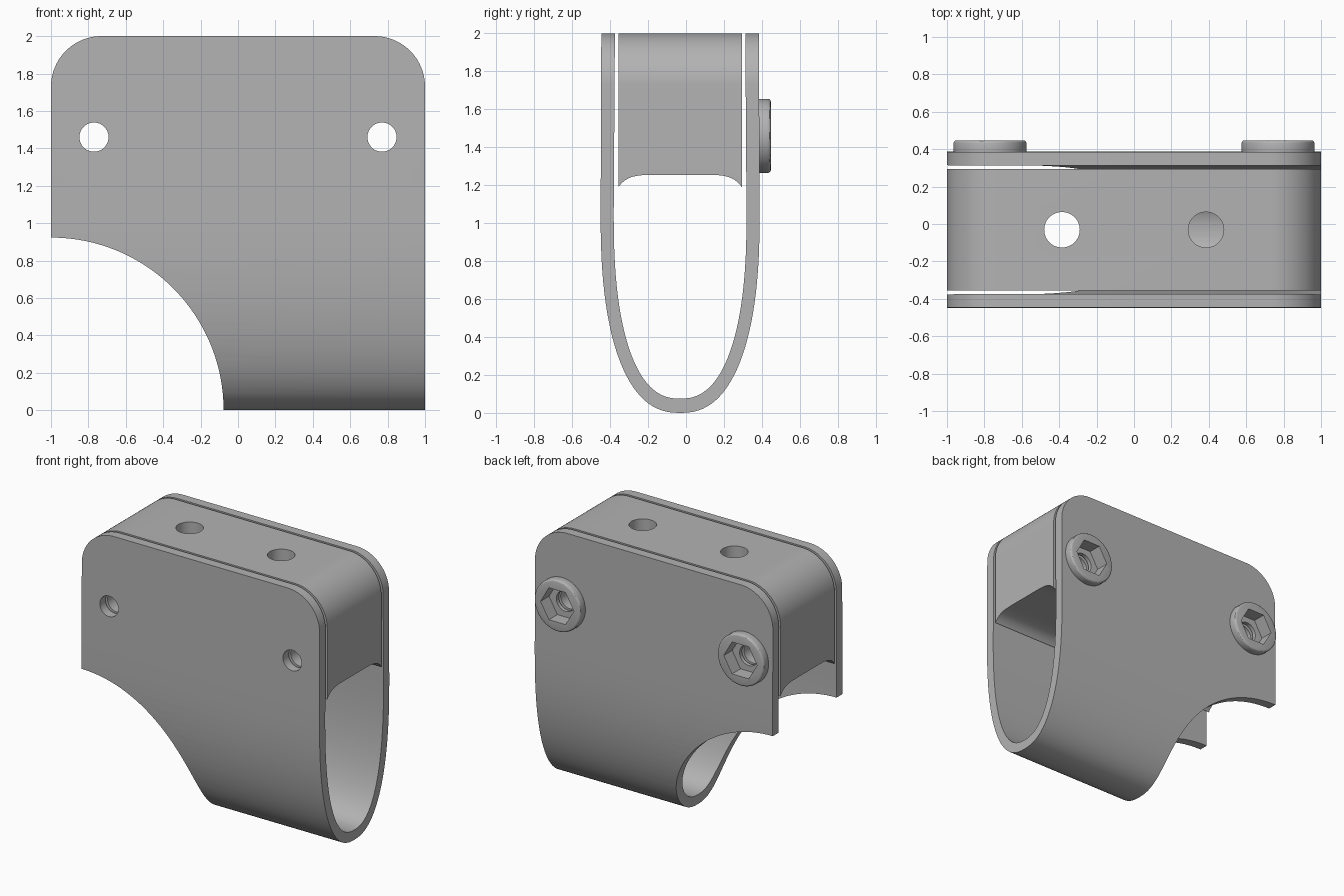
import bpy, bmesh
from math import sin, cos, pi, radians
from mathutils import Vector

if "Cube" in bpy.data.objects:
    bpy.data.objects.remove(bpy.data.objects["Cube"])

grey = bpy.data.materials.new("plain grey")
grey.use_nodes = True
COLOUR = (0.45, 0.45, 0.45, 1)
grey.diffuse_color = COLOUR
grey.node_tree.nodes["Principled BSDF"].inputs["Base Color"].default_value = COLOUR

MID = -0.031          # middle of the clamp in y
BOLT_X, BOLT_Z = 0.77, 1.46


def prism(name, points, axis, start, end):
    """Extrude a 2D outline along x (y, z points), y (x, z points) or z (x, y points)."""
    place = {"x": lambda a, b, d: (d, a, b),
             "y": lambda a, b, d: (a, d, b),
             "z": lambda a, b, d: (a, b, d)}[axis]
    bm = bmesh.new()
    face = bm.faces.new([bm.verts.new(place(a, b, start)) for a, b in points])
    extruded = bmesh.ops.extrude_face_region(bm, geom=[face])["geom"]
    shift = Vector(place(0, 0, end - start))
    bmesh.ops.translate(bm, vec=shift, verts=[v for v in extruded if isinstance(v, bmesh.types.BMVert)])
    bmesh.ops.recalc_face_normals(bm, faces=bm.faces)
    mesh = bpy.data.meshes.new(name)
    bm.to_mesh(mesh)
    bm.free()
    mesh.materials.append(grey)
    obj = bpy.data.objects.new(name, mesh)
    bpy.context.collection.objects.link(obj)
    return obj


def arc(cx, cy, r, a0, a1, n):
    return [(cx + r * cos(radians(a0 + (a1 - a0) * i / n)),
             cy + r * sin(radians(a0 + (a1 - a0) * i / n))) for i in range(n + 1)]


def circle(cx, cy, r, n=48):
    return arc(cx, cy, r, 0, 360, n)[:-1]


def activate(obj):
    bpy.ops.object.select_all(action="DESELECT")
    obj.select_set(True)
    bpy.context.view_layer.objects.active = obj


def combine(obj, tool, operation="DIFFERENCE"):
    activate(obj)
    mod = obj.modifiers.new("cut", "BOOLEAN")
    mod.operation, mod.solver, mod.object = operation, "EXACT", tool
    bpy.ops.object.modifier_apply(modifier=mod.name)


def bowl(half, top, bottom, n=56):
    """Left to right half of a squarish ellipse hanging below z = top."""
    pts = []
    for i in range(n + 1):
        t = pi + pi * i / n
        c, s = cos(t), sin(t)
        pts.append((MID + half * (1 if c > 0 else -1) * abs(c) ** (2 / 2.4),
                    top - (top - bottom) * abs(s) ** (2 / 2.4)))
    return pts


# Side outline: rounded top corners and a round notch at the lower right side
outline = ([(1, -0.1)] + arc(0.73, 1.73, 0.27, 0, 90, 20)
           + arc(-0.73, 1.73, 0.27, 90, 180, 20)
           + arc(-1, 0, 0.923, 90, 0, 48) + [(-0.077, -0.1)])
outline_tool = prism("outline_tool", outline, "y", -1, 1)

# U-shaped strap
outer = [(MID - 0.415, 2.1)] + bowl(0.419, 1.05, 0) + [(MID + 0.415, 2.1)]
inner = [(MID + 0.343, 2.1)] + bowl(0.35, 1.05, 0.075)[::-1] + [(MID - 0.343, 2.1)]
strap = prism("strap", outer + inner, "x", -1, 1)
combine(strap, outline_tool, "INTERSECT")

# Filler block with a slightly hollow underside
H = 0.325
underside = [(MID + H * k, 1.255 - 0.065 * abs(k) ** 7)
             for k in (sin(pi / 2 * i / 16) for i in range(-16, 17))]
block = prism("filler_block", [(MID - H, 2.1)] + underside + [(MID + H, 2.1)], "x", -1, 1)
combine(block, outline_tool, "INTERSECT")

# Round bosses behind the bolt holes
parts = [strap, block]
bosses = []
for side, x in (("right", -BOLT_X), ("left", BOLT_X)):
    boss = prism(side + "_boss", circle(x, BOLT_Z, 0.195, 64), "y", 0.37, 0.447)
    activate(boss)
    bevel = boss.modifiers.new("rim", "BEVEL")
    bevel.width, bevel.segments = 0.015, 3
    bevel.limit_method, bevel.angle_limit = "ANGLE", radians(60)
    bpy.ops.object.modifier_apply(modifier=bevel.name)
    bosses.append((boss, x))
    parts.append(boss)

# Bolt holes, hexagonal nut recesses and vertical holes
tools = [outline_tool]
for boss, x in bosses:
    bolt = prism("bolt_tool", circle(x, BOLT_Z, 0.078), "y", -1, 1)
    nut = prism("nut_tool", circle(x, BOLT_Z, 0.14, 6), "y", 0.345, 0.6)
    drill = prism("drill_tool", circle(x / 2, MID, 0.095), "z", 1, 2.5)
    for part in (strap, block, boss):
        combine(part, bolt)
    for part in (strap, boss):
        combine(part, nut)
    combine(block, drill)
    tools += [bolt, nut, drill]

for tool in tools:
    bpy.data.objects.remove(tool)
for part in parts:
    activate(part)
    bpy.ops.object.shade_smooth_by_angle(angle=radians(30))
